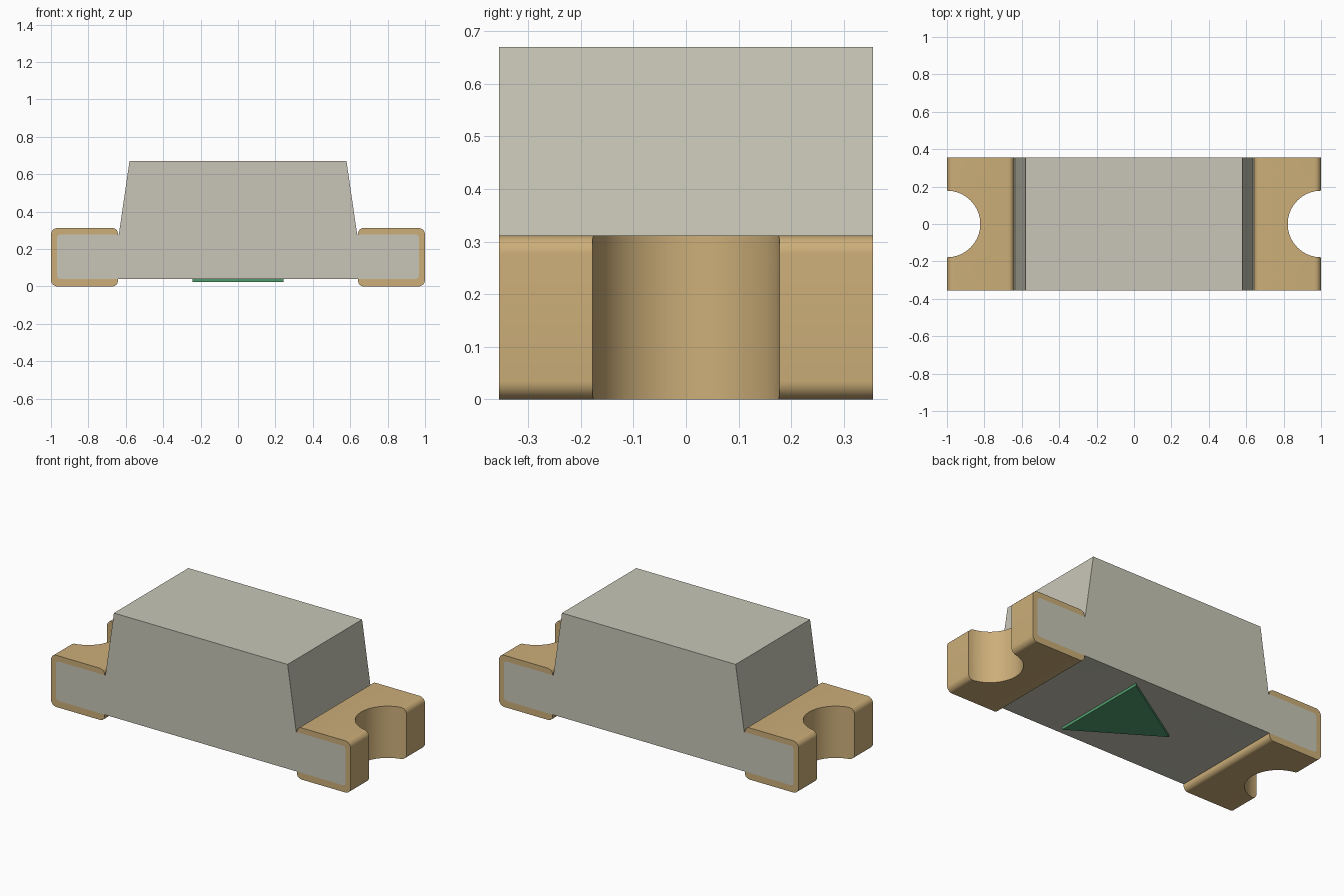
import bpy, bmesh, math

if "Cube" in bpy.data.objects:
    bpy.data.objects.remove(bpy.data.objects["Cube"], do_unlink=True)

HALF_Y = 0.355
NOTCH_R = 0.178


def material(name, srgb):
    lin = [((c / 255 + 0.055) / 1.055) ** 2.4 for c in srgb] + [1.0]
    m = bpy.data.materials.new(name)
    m.use_nodes = True
    m.diffuse_color = lin
    m.node_tree.nodes["Principled BSDF"].inputs["Base Color"].default_value = lin
    return m


GREY = material("warm grey", (200, 198, 183))
GOLD = material("gold", (204, 174, 121))
GREEN = material("green", (84, 160, 112))


def arc(cx, cz, r, start, end, n=8):
    angles = [math.radians(start + (end - start) * i / n) for i in range(n + 1)]
    return [(cx + r * math.cos(a), cz + r * math.sin(a)) for a in angles]


def prism(name, points, depth, mat):
    """Extrude a closed outline along depth; points are full 3D positions."""
    bm = bmesh.new()
    face = bm.faces.new([bm.verts.new(p) for p in points])
    geom = bmesh.ops.extrude_face_region(bm, geom=[face])["geom"]
    bmesh.ops.translate(bm, vec=depth, verts=[v for v in geom if isinstance(v, bmesh.types.BMVert)])
    bmesh.ops.recalc_face_normals(bm, faces=bm.faces)
    mesh = bpy.data.meshes.new(name)
    bm.to_mesh(mesh)
    bm.free()
    mesh.materials.append(mat)
    obj = bpy.data.objects.new(name, mesh)
    bpy.context.collection.objects.link(obj)
    return obj


def side_prism(name, outline, mat):
    return prism(name, [(x, -HALF_Y, z) for x, z in outline], (0, 2 * HALF_Y, 0), mat)


def activate(obj):
    bpy.ops.object.select_all(action='DESELECT')
    obj.select_set(True)
    bpy.context.view_layer.objects.active = obj


def cut_notch(obj, side, mat):
    """Cut the half-round solder notch into one end."""
    ring = [(side + x, y, -0.2) for x, y in arc(0, 0, NOTCH_R, 0, 360, 72)[:-1]]
    cutter = prism("notch_cutter", ring, (0, 0, 0.8), mat)
    cutter.hide_render = True
    activate(obj)
    mod = obj.modifiers.new("notch", 'BOOLEAN')
    mod.operation = 'DIFFERENCE'
    mod.solver = 'EXACT'
    mod.object = cutter
    bpy.ops.object.modifier_apply(modifier=mod.name)
    bpy.data.objects.remove(cutter, do_unlink=True)


def smooth(obj):
    activate(obj)
    bpy.ops.object.shade_smooth_by_angle(angle=math.radians(30))


# Inner outline shared by the core tab and the wrapped terminal
tab = arc(0.948, 0.06, 0.02, -90, 0, 6) + arc(0.948, 0.258, 0.02, 0, 90, 6)

# Body: tapered block with a tab at each end
half = tab + [(0.637, 0.278), (0.58, 0.67)]
body = side_prism("body", half + [(-x, z) for x, z in reversed(half)], GREY)
for side in (1, -1):
    cut_notch(body, side, GREY)

# Plated notch walls
body.data.materials.append(GOLD)
for f in body.data.polygons:
    corners = [body.data.vertices[i].co for i in f.vertices]
    if all(math.hypot(abs(c.x) - 1, c.y) < NOTCH_R + 0.002 for c in corners):
        f.material_index = 1
smooth(body)

# Terminals: rounded metal wraps around each tab
wrap = ([(0.642, 0.278)]
        + arc(0.672, 0.282, 0.03, 180, 90)
        + arc(0.965, 0.277, 0.035, 90, 0)
        + arc(0.965, 0.035, 0.035, 0, -90)
        + arc(0.672, 0.03, 0.03, -90, -180)
        + [(0.642, 0.04)] + tab)
for side, name in ((1, "left_terminal"), (-1, "right_terminal")):
    terminal = side_prism(name, [(side * x, z) for x, z in wrap], GOLD)
    cut_notch(terminal, side, GOLD)
    smooth(terminal)

# Polarity marker: thin triangle on the underside
prism("polarity_marker", [(0.243, -0.305, 0.024), (0.243, 0.305, 0.024), (-0.243, 0, 0.024)],
      (0, 0, 0.018), GREEN)
